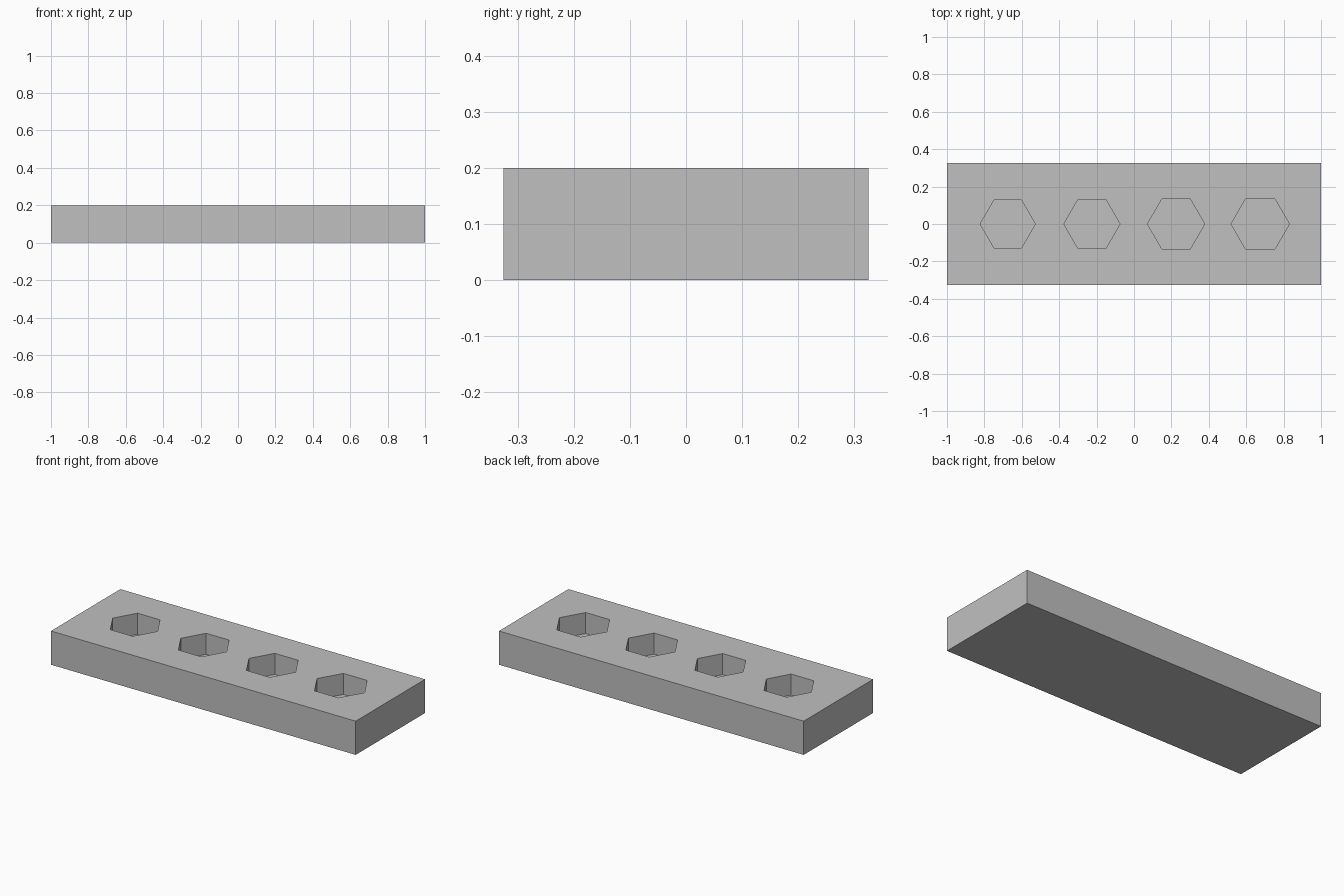
import bpy
import bmesh
from math import cos, sin, pi, sqrt
from mathutils import Matrix

LENGTH, WIDTH, HEIGHT = 2.0, 0.65, 0.2
POCKET_DEPTH = 0.125
SPACING = 0.45
FLATS = [0.255, 0.26, 0.265, 0.27]   # across-flats sizes, smallest on the right

if "Cube" in bpy.data.objects:
    bpy.data.objects.remove(bpy.data.objects["Cube"], do_unlink=True)

# Single grey material
grey = bpy.data.materials.new("light_grey")
grey.use_nodes = True
colour = (0.53, 0.53, 0.53, 1)
grey.diffuse_color = colour
grey.node_tree.nodes["Principled BSDF"].inputs["Base Color"].default_value = colour


def make_object(name, bm):
    mesh = bpy.data.meshes.new(name)
    bm.to_mesh(mesh)
    bm.free()
    mesh.materials.append(grey)
    obj = bpy.data.objects.new(name, mesh)
    bpy.context.collection.objects.link(obj)
    return obj


# Rectangular block
bm = bmesh.new()
bmesh.ops.create_cube(bm, size=1, matrix=Matrix.Translation((0, 0, HEIGHT / 2))
                      @ Matrix.Diagonal((LENGTH, WIDTH, HEIGHT, 1)))
block = make_object("holder_block", bm)

# Hexagonal cutters, corners pointing along the length
bm = bmesh.new()
floor = HEIGHT - POCKET_DEPTH
for i, flat in enumerate(FLATS):
    cx = (i - 1.5) * SPACING
    r = flat / sqrt(3)
    ring = [bm.verts.new((cx + r * cos(k * pi / 3), r * sin(k * pi / 3), floor))
            for k in range(6)]
    base = bm.faces.new(ring)
    top = bmesh.ops.extrude_face_region(bm, geom=[base])["geom"]
    bmesh.ops.translate(bm, vec=(0, 0, HEIGHT),
                        verts=[v for v in top if isinstance(v, bmesh.types.BMVert)])
bmesh.ops.recalc_face_normals(bm, faces=bm.faces)
cutter = make_object("pocket_cutters", bm)
cutter.hide_render = True
cutter.hide_set(True)
cutter.display_type = 'WIRE'

# Cut the blind pockets into the top
cut = block.modifiers.new("pockets", 'BOOLEAN')
cut.operation = 'DIFFERENCE'
cut.solver = 'EXACT'
cut.object = cutter
bpy.context.view_layer.objects.active = block
bpy.ops.object.modifier_apply(modifier=cut.name)
bpy.data.objects.remove(cutter, do_unlink=True)
